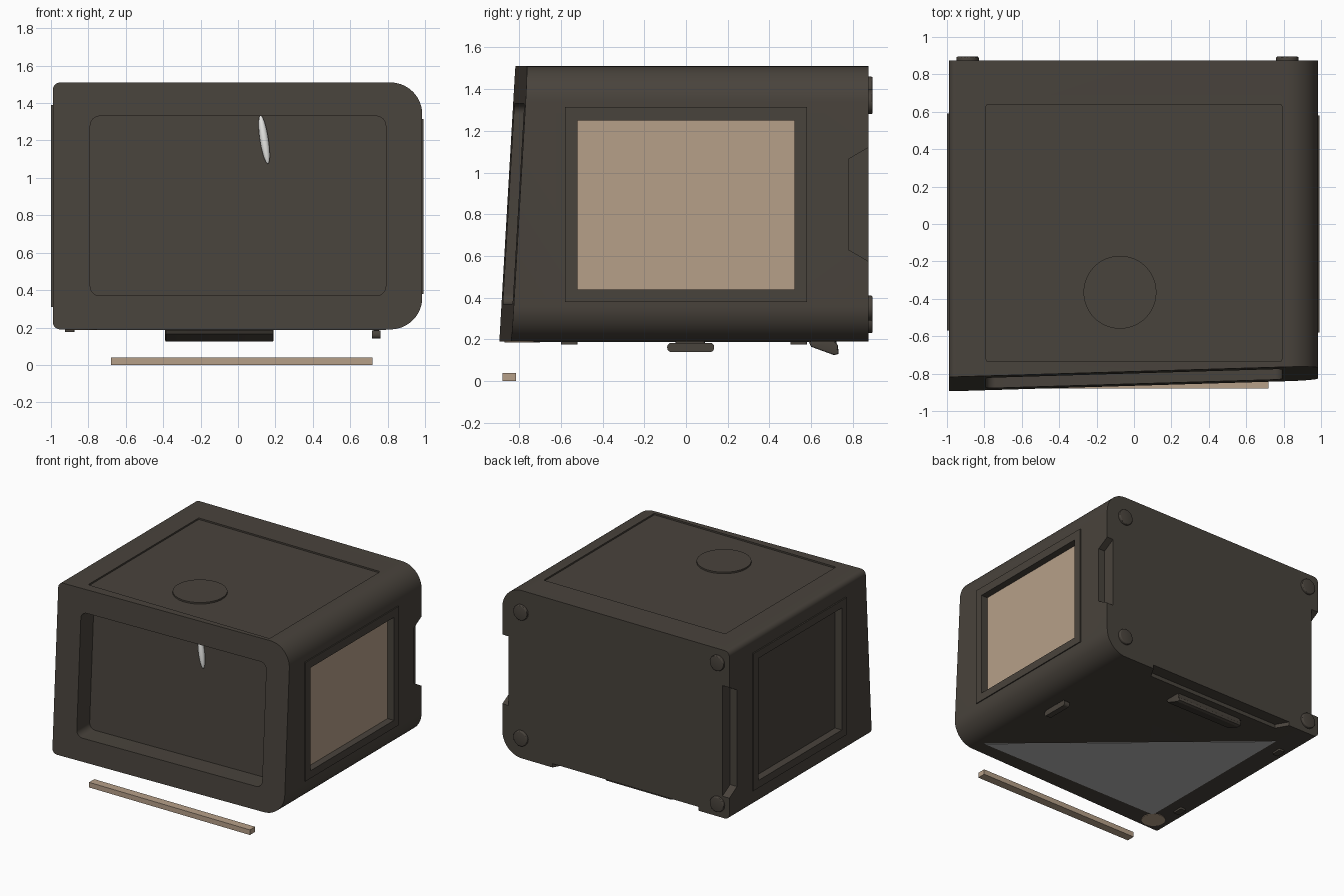
import bpy, bmesh
from math import radians, sin, cos, pi
from mathutils import Vector

old = bpy.data.objects.get("Cube")
if old:
    bpy.data.objects.remove(old, do_unlink=True)


def material(name, rgb):
    m = bpy.data.materials.new(name)
    m.use_nodes = True
    m.diffuse_color = (*rgb, 1)
    m.node_tree.nodes["Principled BSDF"].inputs["Base Color"].default_value = (*rgb, 1)
    return m


DARK = material("dark brown grey", (0.066, 0.056, 0.045))
TAN = material("tan", (0.47, 0.35, 0.25))
WHITE = material("off white", (0.82, 0.82, 0.8))
GREY = material("mid grey", (0.46, 0.46, 0.46))


def finish(name, bm, mat):
    bmesh.ops.recalc_face_normals(bm, faces=bm.faces)
    me = bpy.data.meshes.new(name)
    bm.to_mesh(me)
    bm.free()
    me.materials.append(mat)
    ob = bpy.data.objects.new(name, me)
    bpy.context.collection.objects.link(ob)
    smooth(me)
    return ob


def smooth(me):
    me.shade_smooth()
    me.set_sharp_from_angle(angle=radians(30))


def rect(u0, u1, v0, v1, r_left=0.0, r_right=None, seg=10):
    """Rectangle outline with its own corner radius on each side."""
    r_right = r_left if r_right is None else r_right
    pts = []
    for u, v, su, sv, start in ((u1, v1, 1, 1, 0), (u0, v1, -1, 1, 1),
                                (u0, v0, -1, -1, 2), (u1, v0, 1, -1, 3)):
        r = r_right if su > 0 else r_left
        if r == 0:
            pts.append((u, v))
            continue
        for i in range(seg + 1):
            a = (start + i / seg) * pi / 2
            pts.append((u - su * r + r * cos(a), v - sv * r + r * sin(a)))
    return pts


def circle(u, v, r, n=48):
    return [(u + r * cos(2 * pi * i / n), v + r * sin(2 * pi * i / n)) for i in range(n)]


def prism(name, pts, axis, a, b, mat=DARK, bevel=0.0):
    """Extrude an outline along an axis; an end may be a sloping function."""
    place = {"x": lambda u, v, w: (w, u, v), "y": lambda u, v, w: (u, w, v),
             "z": lambda u, v, w: (u, v, w)}[axis]
    bm = bmesh.new()
    ends = []
    for end in (a, b):
        f = end if callable(end) else (lambda u, v, e=end: e)
        ends.append([bm.verts.new(place(u, v, f(u, v))) for u, v in pts])
    n = len(pts)
    caps = [bm.faces.new(e) for e in ends]
    for i in range(n):
        j = (i + 1) % n
        bm.faces.new((ends[0][i], ends[0][j], ends[1][j], ends[1][i]))
    if bevel:
        edges = list({e for c in caps for e in c.edges})
        bmesh.ops.bevel(bm, geom=edges, offset=bevel, segments=3, profile=0.5, affect="EDGES")
    return finish(name, bm, mat)


def cut(ob, cutters):
    """Subtract the cutters and bake the result."""
    for c in cutters:
        c.hide_render = True
        m = ob.modifiers.new("cut", "BOOLEAN")
        m.operation, m.solver, m.object = "DIFFERENCE", "EXACT", c
    bpy.context.view_layer.update()
    deps = bpy.context.evaluated_depsgraph_get()
    me = bpy.data.meshes.new_from_object(ob.evaluated_get(deps))
    ob.modifiers.clear()
    ob.data = me
    smooth(me)


def front(offset):
    return lambda x, z: -0.865 + 0.03 * x + 0.058 * (z - 0.19) + offset


BACK = 0.875
BASE, TOP = 0.19, 1.51

# Cabinet shell with a sloping front and large curves on one side
cabinet = prism("cabinet", rect(-0.99, 0.985, BASE, TOP, 0.04, 0.17, 14), "y", front(0), BACK)

# Raised side frames
right_frame = prism("side_frame_right", rect(-0.58, 0.58, 0.38, 1.315), "x", 0.96, 0.993)
left_frame = prism("side_frame_left", rect(-0.57, 0.59, 0.31, 1.39), "x", -1.0, -0.96)

# Pockets and hand grips
screen_cut = prism("screen_cutter", rect(-0.79, 0.79, 0.37, 1.33, 0.05), "y", front(-0.2), front(0.16))
top_cut = prism("top_cutter", rect(-0.79, 0.79, -0.735, 0.64, 0.01), "z", TOP - 0.012, TOP + 0.1)
right_cut = prism("right_cutter", rect(-0.52, 0.52, 0.44, 1.25), "x", 0.935, 1.1)
left_cut = prism("left_cutter", rect(-0.51, 0.53, 0.37, 1.33), "x", -1.1, -0.94)


def grip(name, low, high, axis, a, b):
    shape = [(0.78, low + 0.055), (BACK, low), (1.0, low), (1.0, high),
             (BACK, high), (0.78, high - 0.055)]
    if axis == "z":
        shape = [(v, u) for u, v in shape]
    return prism(name, shape, axis, a, b)


grips = [grip("grip_cutter_right", 0.575, 1.12, "x", 0.93, 1.1),
         grip("grip_cutter_left", 0.36, 1.23, "x", -1.1, -0.93),
         grip("grip_cutter_bottom", -0.72, 0.55, "z", 0.1, 0.22)]

cut(cabinet, [screen_cut, top_cut, right_cut, left_cut] + grips)
cut(right_frame, [right_cut])
cut(left_frame, [left_cut])
for c in [screen_cut, top_cut, right_cut, left_cut] + grips:
    bpy.data.objects.remove(c, do_unlink=True)

# Tan panel in the side opening, and a loose tan strip on the ground
prism("side_panel", rect(-0.52, 0.52, 0.44, 1.25), "x", 0.93, 0.938, TAN)
prism("ground_strip", rect(-0.68, 0.72, -0.88, -0.815), "z", 0, 0.04, TAN)

# Round plate on the top
prism("top_disc", circle(-0.075, -0.365, 0.195), "z", TOP - 0.02, TOP)

# Back feet
for side, x, z0, z1 in (("left", 0.82, 0.35, 1.34), ("right", -0.89, 0.29, 1.40)):
    for level, z in (("lower", z0), ("upper", z1)):
        prism(f"back_foot_{level}_{side}", circle(x, z, 0.06, 32), "y",
              BACK - 0.02, BACK + 0.02, bevel=0.008)

# Underside plates
prism("underside_plate", [(0.79, -0.73), (-0.79, 0.64), (-0.79, -0.73)], "z",
      BASE - 0.003, BASE + 0.003, GREY)
prism("underside_patch", circle(-0.84, -0.785, 0.085), "z", BASE - 0.004, BASE + 0.003, TAN)
for label, y in (("front", -0.56), ("back", 0.54)):
    prism("small_pad_" + label, rect(-0.925, -0.875, y - 0.04, y + 0.04, 0.01), "z",
          0.175, 0.2, bevel=0.004)

# Sloping pull handle under the back edge
prism("pull_handle", [(0.59, 0.185), (0.60, 0.165), (0.71, 0.125), (0.73, 0.13),
                      (0.732, 0.15), (0.72, 0.17), (0.72, 0.195), (0.60, 0.195)],
      "x", -0.39, 0.19, bevel=0.008)

# Small rounded bar on a short neck
prism("latch_bar", rect(-0.09, 0.135, 0.14, 0.184, 0.02), "x", 0.717, 0.763, bevel=0.012)
prism("latch_neck", rect(0.725, 0.755, -0.05, 0.09, 0.01), "z", 0.17, 0.2)

# Slim pointer on the recessed front
bm = bmesh.new()
bmesh.ops.create_uvsphere(bm, u_segments=20, v_segments=14, radius=1)
pointer = finish("pointer", bm, WHITE)
tip, tail = Vector((0.16, -0.66, 1.075)), Vector((0.12, -0.65, 1.335))
pointer.location = (tip + tail) / 2
pointer.scale = (0.023, 0.023, (tail - tip).length / 2)
pointer.rotation_mode = "QUATERNION"
pointer.rotation_quaternion = (tail - tip).to_track_quat("Z", "Y")
